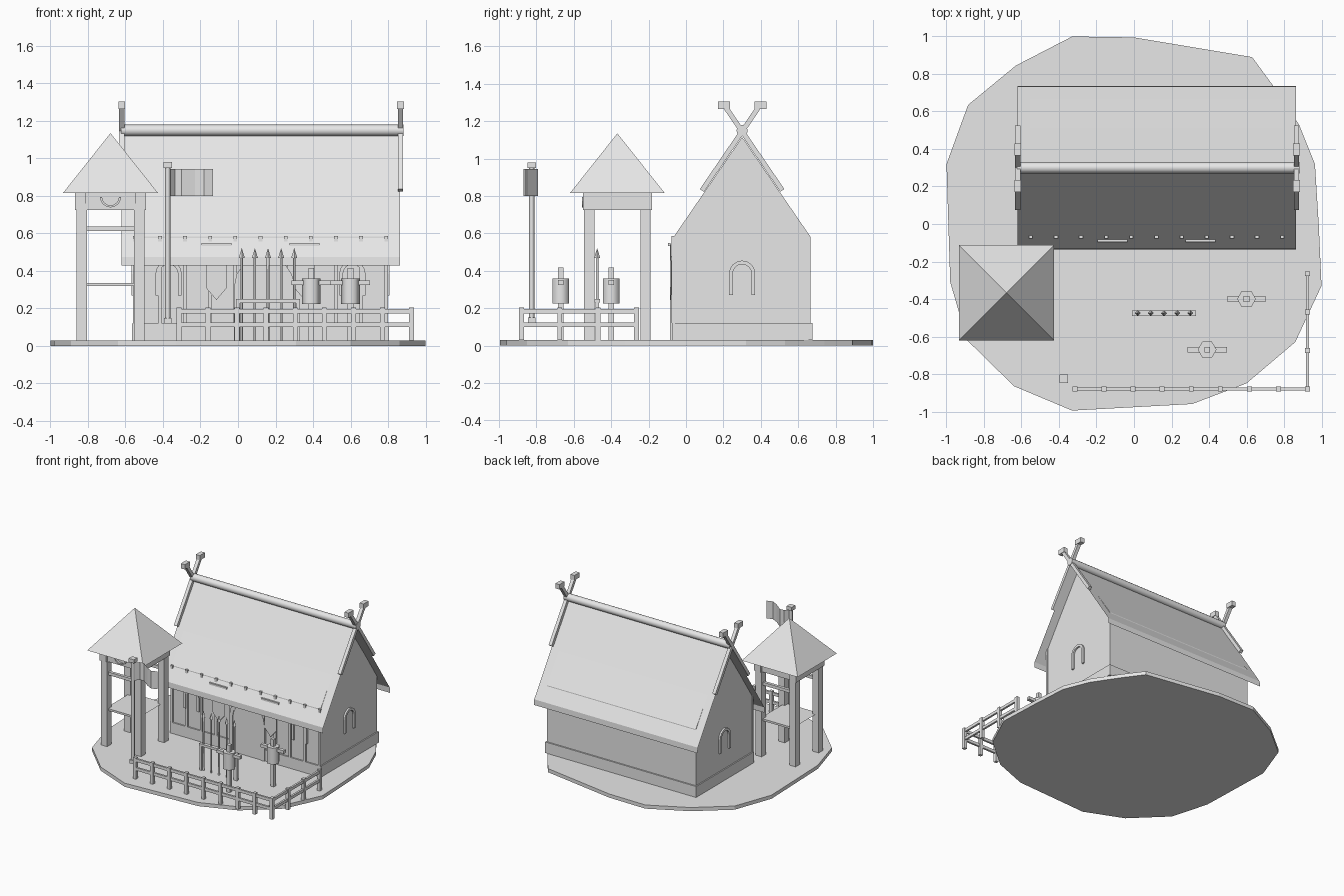
import bpy, bmesh, math
from mathutils import Vector

if "Cube" in bpy.data.objects:
    bpy.data.objects.remove(bpy.data.objects["Cube"])

grey = bpy.data.materials.new("plain_grey")
grey.diffuse_color = (0.8, 0.8, 0.8, 1)
grey.use_nodes = True
grey.node_tree.nodes["Principled BSDF"].inputs["Base Color"].default_value = grey.diffuse_color


def mesh(name, verts, faces, smooth=None):
    me = bpy.data.meshes.new(name)
    me.from_pydata([tuple(v) for v in verts], [], faces)
    bm = bmesh.new()
    bm.from_mesh(me)
    bmesh.ops.recalc_face_normals(bm, faces=bm.faces)
    bm.to_mesh(me)
    bm.free()
    if smooth:
        for p in me.polygons:
            p.use_smooth = True
        me.set_sharp_from_angle(angle=math.radians(smooth))
    me.materials.append(grey)
    ob = bpy.data.objects.new(name, me)
    bpy.context.collection.objects.link(ob)
    return ob


def prism(name, pts, axis, a, b, smooth=None):
    """Extrude a 2D outline along an axis from a to b."""
    def place(p, d):
        return {"x": (d, p[0], p[1]), "y": (p[0], d, p[1]), "z": (p[0], p[1], d)}[axis]
    n = len(pts)
    verts = [place(p, a) for p in pts] + [place(p, b) for p in pts]
    faces = [list(range(n)), list(range(n, 2 * n))]
    faces += [[i, (i + 1) % n, n + (i + 1) % n, n + i] for i in range(n)]
    return mesh(name, verts, faces, smooth)


def box(name, x0, x1, y0, y1, z0, z1):
    return prism(name, [(x0, y0), (x1, y0), (x1, y1), (x0, y1)], "z", z0, z1)


def post(name, x, y, w, z0, z1):
    return box(name, x - w / 2, x + w / 2, y - w / 2, y + w / 2, z0, z1)


def cyl(name, c, r, axis, a, b, n=12, smooth=65):
    pts = [(c[0] + r * math.cos(math.tau * i / n), c[1] + r * math.sin(math.tau * i / n)) for i in range(n)]
    return prism(name, pts, axis, a, b, smooth)


def arc(c, z, r, n=8):
    return [(c + r * math.cos(math.pi * i / n), z + r * math.sin(math.pi * i / n)) for i in range(n + 1)]


def arch(name, c, z0, zs, ro, ri, axis, a, b):
    """U-shaped frame, open at the bottom."""
    pts = [(c + ro, z0)] + arc(c, zs, ro) + [(c - ro, z0), (c - ri, z0)] + arc(c, zs, ri)[::-1] + [(c + ri, z0)]
    return prism(name, pts, axis, a, b)


def cone(name, base, tip):
    n = len(base)
    return mesh(name, base + [tip], [list(range(n))] + [[i, (i + 1) % n, n] for i in range(n)])


# Ground slab
prism("ground_slab", [(-.33, 1), (0, .995), (.63, .89), (.74, .74), (.88, .53), (.965, .32), (.985, 0),
      (1, -.33), (.86, -.63), (.6, -.85), (.31, -.96), (-.33, -.995), (-.64, -.865), (-.89, -.62),
      (-.98, -.31), (-.99, 0), (-1, .32), (-.885, .635), (-.63, .845)], "z", 0, .03)

# Hall walls and plinth
CY, X0, X1 = .3, -.555, .795
prism("hall_walls", [(CY - .365, .03), (CY + .365, .03), (CY + .365, .583), (CY, 1.115), (CY - .365, .583)], "x", X0, X1)
box("hall_plinth", X0 - .01, X1 + .01, CY - .376, CY + .376, .03, .12)

# Roof: thin folded sheet with a short fascia
prof = [(CY - .435, .43), (CY - .432, .475), (CY, 1.125), (CY + .432, .475), (CY + .435, .43)]
mesh("hall_roof", [(x, y, z) for x in (-.62, .865) for y, z in prof],
     [[i, i + 1, i + 6, i + 5] for i in range(4)])
cyl("ridge_beam", (CY, 1.15), .03, "x", -.625, .882)

# Crossed gable boards with heads
for end, x in (("left", -.62), ("right", .866)):
    for side, s in (("a", 1), ("b", -1)):
        p, q = Vector((-.215, .83)), Vector((.085, 1.27))
        n = Vector((-(q - p).y, (q - p).x)).normalized() * .013
        pts = [(CY + s * v.x, v.y) for v in (p + n, p - n, q - n, q + n)]
        prism(f"gable_board_{end}_{side}", pts, "x", x - .014, x + .014)
        ya, yb = sorted((CY + s * .065, CY + s * .13))
        box(f"gable_head_{end}_{side}", x - .018, x + .018, ya, yb, 1.265, 1.305)

# Front wall battens, their tips just piercing the roof
for i in range(11):
    x = -.55 + .134 * i
    box(f"wall_batten_{i}", x - .01, x + .01, -.077, -.06, .12, .587)

# Door, windows
DX = .12 + .02
arch("door_frame", DX, .03, .32, .16, .13, "y", -.086, -.06)
prism("door_panel", [(DX + .13, .03)] + arc(DX, .32, .13) + [(DX - .13, .03)], "y", -.08, -.06)
for i, x in enumerate((-.37, .61)):
    arch(f"front_window_{i}", x, .27, .385, .07, .05, "y", -.08, -.06)
arch("gable_window_right", CY, .27, .385, .07, .05, "x", X1 - .005, X1 + .014)
arch("gable_window_left", CY, .27, .385, .07, .05, "x", X0 - .014, X0 + .005)

# Wall banners on rods
for i, x in enumerate((-.115, .355)):
    prism(f"wall_banner_{i}", [(x - .055, .54), (x - .055, .31), (x, .245), (x + .055, .31), (x + .055, .54)],
          "y", -.086, -.08)
    box(f"banner_rod_{i}", x - .08, x + .08, -.097, -.082, .533, .548)

# Watchtower
TX, TY = -.68, -.367
for i, sx in enumerate((-1, 1)):
    for j, sy in enumerate((-1, 1)):
        post(f"tower_post_{i}{j}", TX + sx * .154, TY + sy * .15, .055, .03, .76)
    x = TX + sx * .16
    box(f"tower_side_beam_{i}", x - .03, x + .03, TY - .185, TY + .185, .725, .815)
    y = TY + sx * .15
    box(f"tower_cross_beam_{i}", TX - .13, TX + .13, y - .02, y + .02, .725, .815)
    box(f"tower_high_rail_{i}", TX - .13, TX + .13, y - .012, y + .012, .612, .637)
    box(f"tower_low_rail_{i}", TX - .13, TX + .13, y - .012, y + .012, .32, .336)
mesh("tower_floor", [(TX + a * .15, TY + b * .15, .336) for a, b in ((-1, -1), (1, -1), (1, 1), (-1, 1))],
     [[0, 1, 2, 3]])
cone("tower_roof", [(TX + a * .254, TY + b * .254, .815) for a, b in ((-1, -1), (1, -1), (1, 1), (-1, 1))],
     (TX, TY, 1.135))
prism("tower_horn", [(x, 1.59 - z) for x, z in arc(TX, .795, .056)] +
      [(x, 1.59 - z) for x, z in arc(TX, .795, .045)[::-1]], "y", TY - .19, TY - .172)

# Flagpole and wavy flag sheet
FX, FY = -.375, -.825
cyl("flag_pole", (FX, FY), .014, "z", .12, .95, 8)
post("pole_cap", FX, FY, .046, .95, .98)
post("pole_foot", FX, FY, .04, .12, .15)
wave = [(-.36, -.825), (-.335, -.795), (-.3, -.79), (-.23, -.845), (-.18, -.87), (-.133, -.855)]
mesh("flag", [(x, y, z) for z in (.8, .945) for x, y in wave], [[i, i + 1, i + 7, i + 6] for i in range(5)])

# Fence
for i in range(9):
    post(f"front_fence_post_{i}", -.315 + .155 * i, -.88, .026, .03, .205)
for i in range(1, 4):
    post(f"side_fence_post_{i}", .925, -.88 + .205 * i, .026, .03, .205)
for i, z in enumerate((.1, .172)):
    box(f"front_fence_rail_{i}", -.315, .925, -.888, -.872, z, z + .024)
    box(f"side_fence_rail_{i}", .917, .933, -.88, -.265, z, z + .024)

# Training dummies
for i, (x, y) in enumerate(((.6, -.4), (.39, -.67))):
    post(f"dummy_post_{i}", x, y, .03, .03, .417)
    cyl(f"dummy_body_{i}", (x, y), .05, "z", .225, .36, 6)
    box(f"dummy_arms_{i}", x - .105, x + .105, y - .014, y + .014, .325, .35)

# Spear rack
box("rack_beam", -.01, .33, -.49, -.46, .23, .25)
for i, x in enumerate((0, .32)):
    post(f"rack_leg_{i}", x, -.475, .02, .03, .23)
for i in range(5):
    x, y = .02 + .07 * i, -.475
    cyl(f"spear_shaft_{i}", (x, y), .007, "z", .03, .475, 6)
    cone(f"spear_head_{i}", [(x + .016 * a, y + .016 * b, .47) for a, b in ((1, 0), (0, 1), (-1, 0), (0, -1))],
         (x, y, .522))
